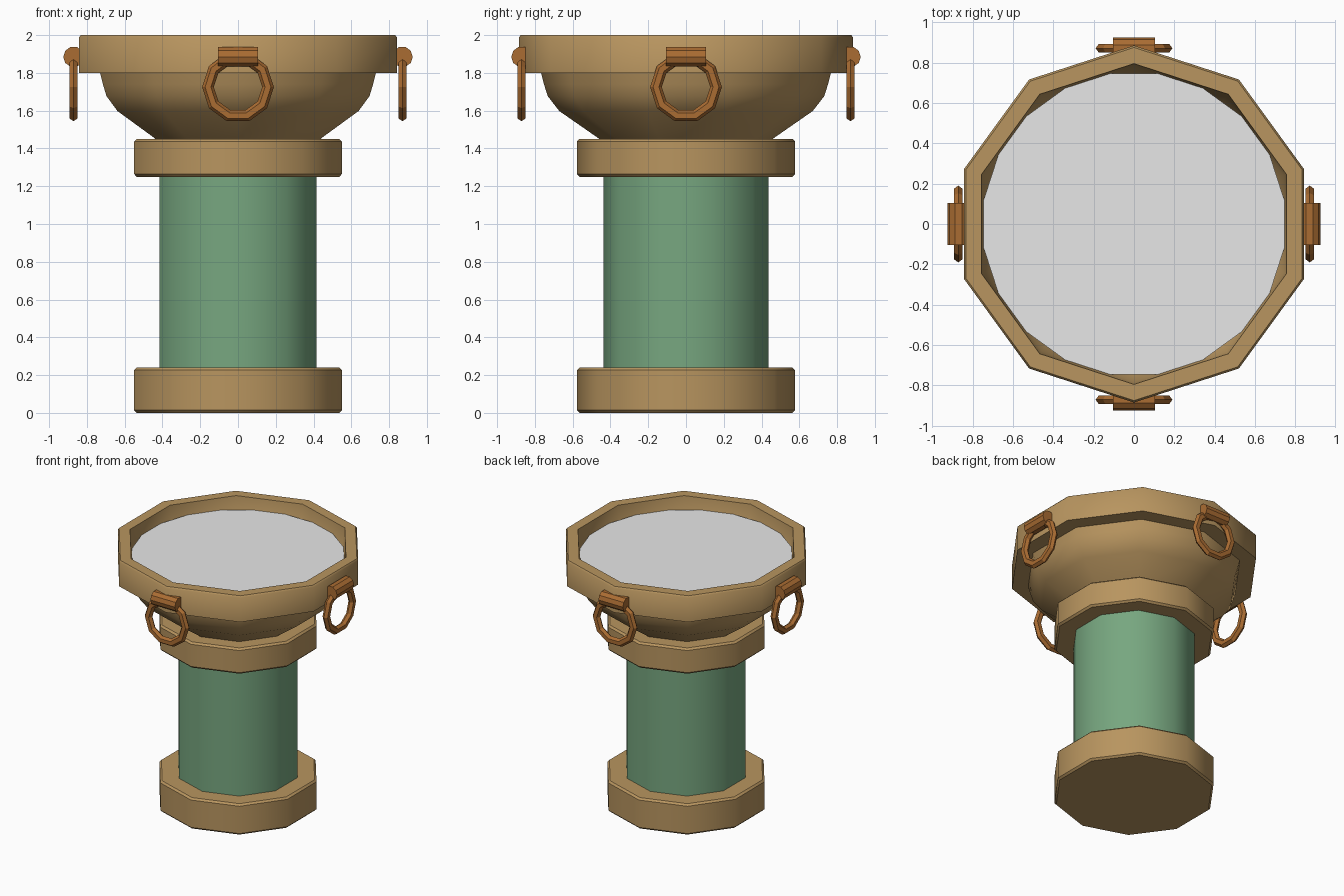
import bpy, bmesh, math
from mathutils import Matrix

if "Cube" in bpy.data.objects:
    bpy.data.objects.remove(bpy.data.objects["Cube"], do_unlink=True)

SIDES = 10


def material(name, rgb):
    m = bpy.data.materials.new(name)
    m.use_nodes = True
    m.diffuse_color = (*rgb, 1)
    m.node_tree.nodes["Principled BSDF"].inputs["Base Color"].default_value = (*rgb, 1)
    return m


stone = material("tan_stone", (0.48, 0.30, 0.115))
green = material("green_column", (0.185, 0.385, 0.215))
copper = material("copper", (0.40, 0.15, 0.032))
water_mat = material("pale_water", (0.8, 0.8, 0.8))


def finish(name, bm, mat, smooth=True):
    bmesh.ops.recalc_face_normals(bm, faces=bm.faces[:])
    mesh = bpy.data.meshes.new(name)
    bm.to_mesh(mesh)
    bm.free()
    mesh.materials.append(mat)
    obj = bpy.data.objects.new(name, mesh)
    bpy.context.collection.objects.link(obj)
    if smooth:
        bpy.ops.object.select_all(action='DESELECT')
        obj.select_set(True)
        bpy.context.view_layer.objects.active = obj
        bpy.ops.object.shade_smooth_by_angle(angle=math.radians(40))
    return obj


def sweep(bm, profile, start, closed=False):
    """Turn a (radius, height) profile around z; returns its rings of vertices."""
    rings = []
    for r, z in profile:
        angles = [start + math.tau * i / SIDES for i in range(SIDES)]
        rings.append([bm.verts.new((r * math.cos(a), r * math.sin(a), z)) for a in angles])
    pairs = list(zip(rings, rings[1:]))
    if closed:
        pairs.append((rings[-1], rings[0]))
    for low, high in pairs:
        for i in range(SIDES):
            j = (i + 1) % SIDES
            bm.faces.new((low[i], low[j], high[j], high[i]))
    return rings


def turned(name, profile, mat, closed=False):
    bm = bmesh.new()
    rings = sweep(bm, profile, math.pi / 2, closed)
    if not closed:
        bm.faces.new(rings[0])
        bm.faces.new(rings[-1])
    return finish(name, bm, mat)


def band(name, r, z0, z1, mat, c=0.014):
    return turned(name, [(r - c, z0), (r, z0 + c), (r, z1 - c), (r - c, z1)], mat)


# Pedestal
band("base", 0.578, 0, 0.24, stone)
turned("column", [(0.438, 0.22), (0.438, 1.27)], green)
band("collar", 0.578, 1.25, 1.45, stone)

# Bowl, rim and water
turned("bowl", [(0.45, 1.44), (0.465, 1.455), (0.671, 1.598), (0.732, 1.677),
                (0.752, 1.74), (0.77, 1.81)], stone)
turned("rim", [(0.74, 1.8), (0.885, 1.8), (0.885, 1.988), (0.875, 2.0),
               (0.795, 2.0), (0.78, 1.88)], stone, closed=True)
bm = bmesh.new()
bmesh.ops.create_circle(bm, cap_ends=True, segments=SIDES, radius=0.784,
                        matrix=Matrix.Translation((0, 0, 1.91)) @ Matrix.Rotation(math.pi / 2, 4, 'Z'))
finish("water", bm, water_mat, smooth=False)

# Hanging rings and their holders on four sides
for k, side in enumerate(("right", "front", "left", "back")):
    turn = Matrix.Rotation(math.pi + k * math.pi / 2, 4, 'Z')

    bm = bmesh.new()
    section = [(0.159 + 0.031 * math.cos(a), 0.025 * math.sin(a))
               for a in (math.tau * i / 6 for i in range(6))]
    sweep(bm, section, 0, closed=True)
    # Stand the ring upright, facing outward along x
    upright = Matrix.Rotation(math.pi / 2, 4, 'Z') @ Matrix.Rotation(math.pi / 2, 4, 'X')
    bm.transform(turn @ Matrix.Translation((0.871, 0, 1.725)) @ upright)
    finish(side + "_ring", bm, copper, smooth=False)

    bm = bmesh.new()
    rings = sweep(bm, [(0.055, -0.105), (0.055, 0.105)], 0)
    for ring in rings:
        bm.faces.new(ring)
    bm.transform(turn @ Matrix.Translation((0.87, 0, 1.885)) @ Matrix.Rotation(math.pi / 2, 4, 'X'))
    finish(side + "_ring_holder", bm, copper, smooth=False)
